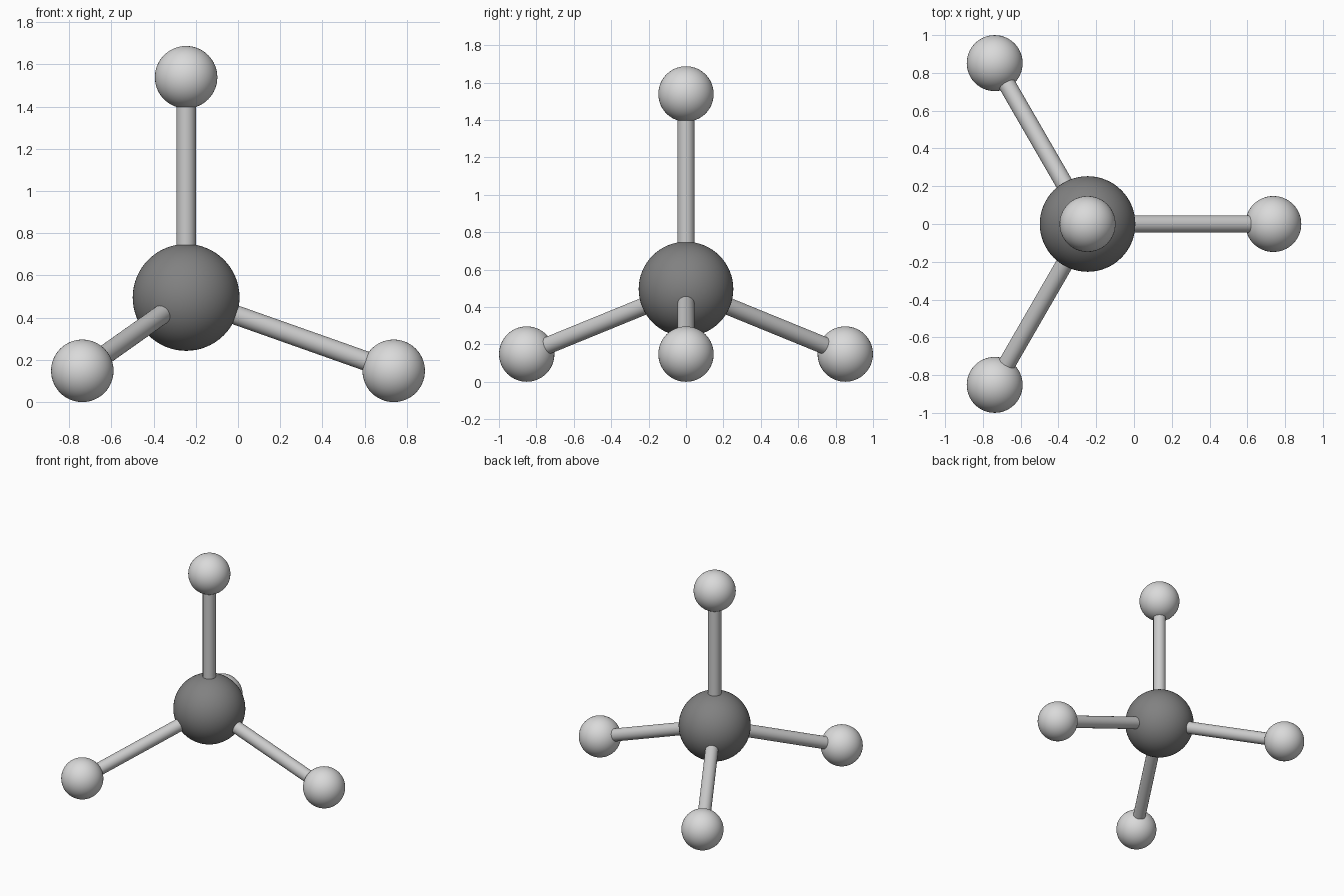
import bpy
from math import sqrt, sin, cos, radians
from mathutils import Vector

if "Cube" in bpy.data.objects:
    bpy.data.objects.remove(bpy.data.objects["Cube"], do_unlink=True)

REACH = 1.043       # core centre to outer ball centre
CORE_R, BALL_R, ROD_R = 0.253, 0.148, 0.046
CORE = Vector((-sqrt(2) / 6 * REACH, 0, REACH / 3 + BALL_R))


def material(name, value):
    mat = bpy.data.materials.new(name)
    mat.use_nodes = True
    colour = (value, value, value, 1)
    mat.diffuse_color = colour
    mat.node_tree.nodes["Principled BSDF"].inputs["Base Color"].default_value = colour
    return mat


def finish(name, mat):
    obj = bpy.context.object
    obj.name = name
    obj.data.materials.append(mat)
    bpy.ops.object.shade_smooth_by_angle(angle=radians(40))
    return obj


def ball(name, centre, radius, mat):
    bpy.ops.mesh.primitive_uv_sphere_add(segments=64, ring_count=32,
                                         radius=radius, location=centre)
    return finish(name, mat)


def rod(name, start, end, mat):
    axis = end - start
    bpy.ops.mesh.primitive_cylinder_add(vertices=32, radius=ROD_R, depth=axis.length,
                                        location=(start + end) / 2)
    obj = finish(name, mat)
    obj.rotation_mode = 'QUATERNION'
    obj.rotation_quaternion = axis.to_track_quat('Z', 'Y')


dark = material("dark grey", 0.22)
light = material("light grey", 0.7)
rod_grey = material("rod grey", 0.6)

# Tetrahedral directions: one up, three spread evenly below
directions = {"top": Vector((0, 0, 1))}
for name, angle in (("left", 0), ("back_right", 120), ("front_right", 240)):
    a = radians(angle)
    spread = sqrt(8) / 3
    directions[name] = Vector((spread * cos(a), spread * sin(a), -1 / 3))

# Core, outer balls and connecting rods
ball("core_ball", CORE, CORE_R, dark)
for name, d in directions.items():
    tip = CORE + d * REACH
    ball(name + "_ball", tip, BALL_R, light)
    rod(name + "_rod", CORE + d * CORE_R * 0.8, tip - d * BALL_R * 0.5, rod_grey)
